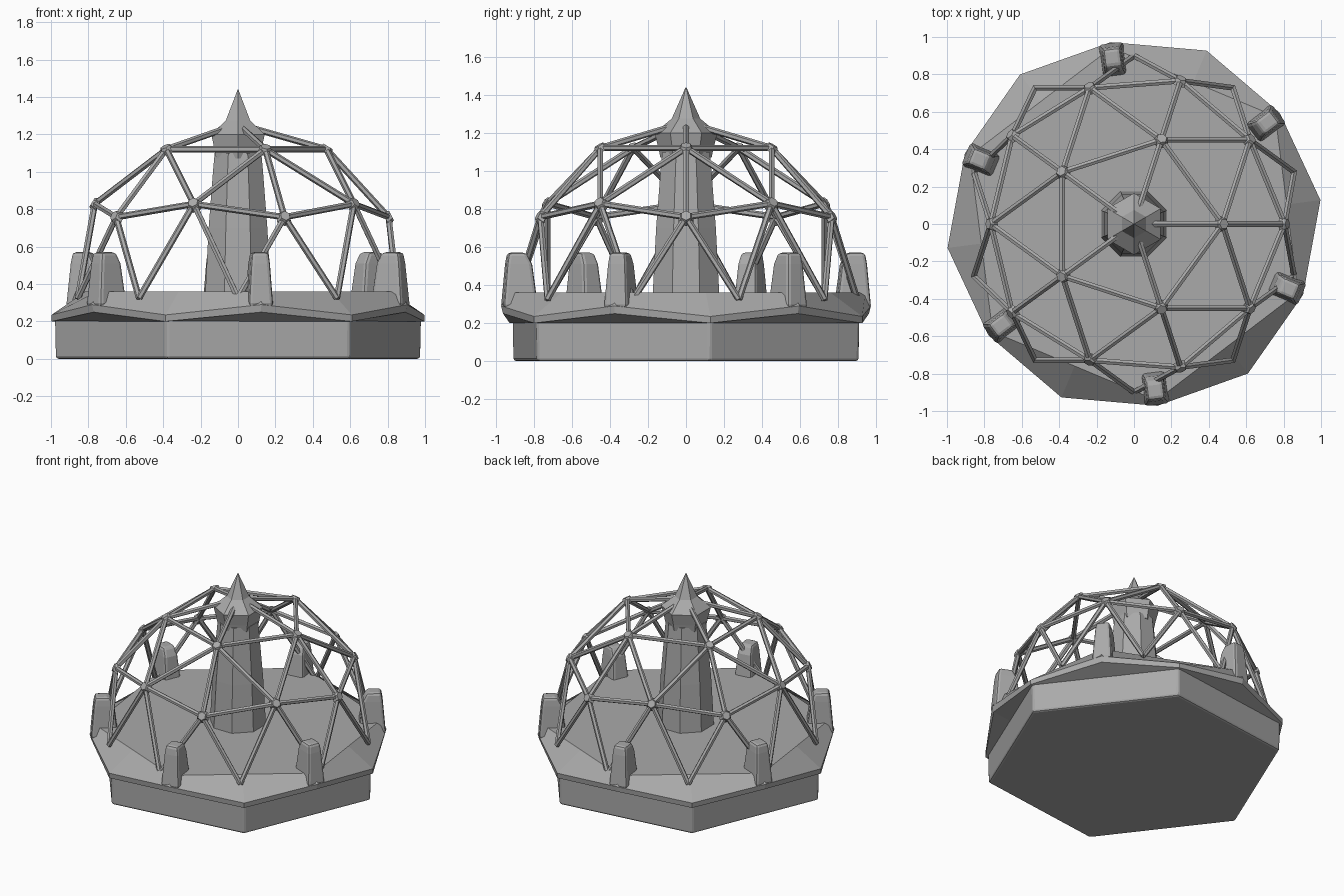
import bpy, bmesh
from math import cos, sin, pi, radians
from mathutils import Vector, Matrix

cube = bpy.data.objects.get("Cube")
if cube:
    bpy.data.objects.remove(cube, do_unlink=True)

grey = bpy.data.materials.new("stone_grey")
grey.use_nodes = True
colour = (0.4, 0.4, 0.4, 1)
grey.diffuse_color = colour
grey.node_tree.nodes["Principled BSDF"].inputs["Base Color"].default_value = colour


def finish(name, bm):
    bmesh.ops.recalc_face_normals(bm, faces=bm.faces)
    mesh = bpy.data.meshes.new(name)
    bm.to_mesh(mesh)
    bm.free()
    mesh.materials.append(grey)
    obj = bpy.data.objects.new(name, mesh)
    bpy.context.collection.objects.link(obj)
    return obj


def polar(r, angle, z):
    return Vector((r * cos(angle), r * sin(angle), z))


def skin(bm, rings):
    """Bridge equal rings of points and cap both ends."""
    loops = [[bm.verts.new(p) for p in ring] for ring in rings]
    n = len(loops[0])
    for a, b in zip(loops, loops[1:]):
        for i in range(n):
            j = (i + 1) % n
            bm.faces.new((a[i], a[j], b[j], b[i]))
    bm.faces.new(loops[0][::-1])
    bm.faces.new(loops[-1])


def bevel(obj, width, segments=2):
    mod = obj.modifiers.new("soft_edges", "BEVEL")
    mod.width = width
    mod.segments = segments


def turned(name, profile, sides, turn=0.0):
    bm = bmesh.new()
    skin(bm, [[polar(r, turn + 2 * pi * i / sides, z) for i in range(sides)]
              for r, z in profile])
    return finish(name, bm)


TURN = radians(7.3)   # angle of the first hexagon corner
PLATE = 0.36          # height of the deck


# Hexagonal plinth
plinth = turned("plinth", [(0.985, 0), (0.99, 0.22)], 6, TURN)
bevel(plinth, 0.015)


# Deck: corners droop, side middles stay high
def deck_ring(corner, middle):
    return [polar((corner, middle)[i % 2][0], TURN + i * pi / 6,
                  (corner, middle)[i % 2][1]) for i in range(12)]


bm = bmesh.new()
skin(bm, [deck_ring((0.985, 0.2), (0.855, 0.2)),
          deck_ring((1.005, 0.2), (0.97, 0.25)),
          deck_ring((1.005, 0.235), (0.98, 0.29)),
          deck_ring((0.823, PLATE), (0.95, PLATE))])
finish("deck", bm)


# Tapered pylons at the middle of each side
def pylon_ring(inner, outer, half, z):
    return [(inner, -half, z), (outer, -half, z), (outer, half, z), (inner, half, z)]


for k in range(6):
    bm = bmesh.new()
    skin(bm, [pylon_ring(0.79, 0.975, 0.067, 0.28),
              pylon_ring(0.82, 0.955, 0.052, 0.51),
              pylon_ring(0.85, 0.945, 0.045, 0.57)])
    bm.transform(Matrix.Rotation(TURN + (2 * k + 1) * pi / 6, 4, "Z"))
    bevel(finish("pylon_%d" % (k + 1), bm), 0.018)

# Central tower and its spire
turned("tower", [(0.19, PLATE - 0.02), (0.17, 0.7), (0.145, 1.0), (0.135, 1.1)], 8, pi / 8)
turned("spire", [(0.135, 1.07), (0.145, 1.12), (0.165, 1.2), (0.075, 1.275), (0.002, 1.44)],
       6, pi / 6)


# Geodesic dome frame taken from half an icosphere
bpy.ops.mesh.primitive_ico_sphere_add(subdivisions=2, radius=0.9)
guide = bpy.context.object
points = [v.co.copy() for v in guide.data.vertices]
pairs = [tuple(e.vertices) for e in guide.data.edges]
bpy.data.objects.remove(guide, do_unlink=True)
centre = Vector((0, 0, 0.355))


def strut(bm, a, b):
    along = b - a
    frame = along.to_track_quat("Z", "Y").to_matrix().to_4x4()
    place = Matrix.Translation((a + b) / 2) @ frame
    bmesh.ops.create_cone(bm, cap_ends=True, segments=6, radius1=0.017, radius2=0.017,
                          depth=along.length, matrix=place)


bm = bmesh.new()
for i, j in pairs:
    a, b = points[i], points[j]
    if min(a.z, b.z) < -0.05 or max(a.z, b.z) < 0.05:
        continue
    ends = [p + centre - Vector((0, 0, 0.03 if p.z < 0.05 else 0)) for p in (a, b)]
    strut(bm, *ends)
finish("dome_struts", bm)

# Flattened hubs where the struts meet
bm = bmesh.new()
for p in points:
    if p.z > 0.05:
        frame = p.to_track_quat("Z", "Y").to_matrix().to_4x4()
        place = Matrix.Translation(p + centre) @ frame
        bmesh.ops.create_cone(bm, cap_ends=True, segments=6, radius1=0.045, radius2=0.028,
                              depth=0.035, matrix=place)
finish("dome_hubs", bm)
